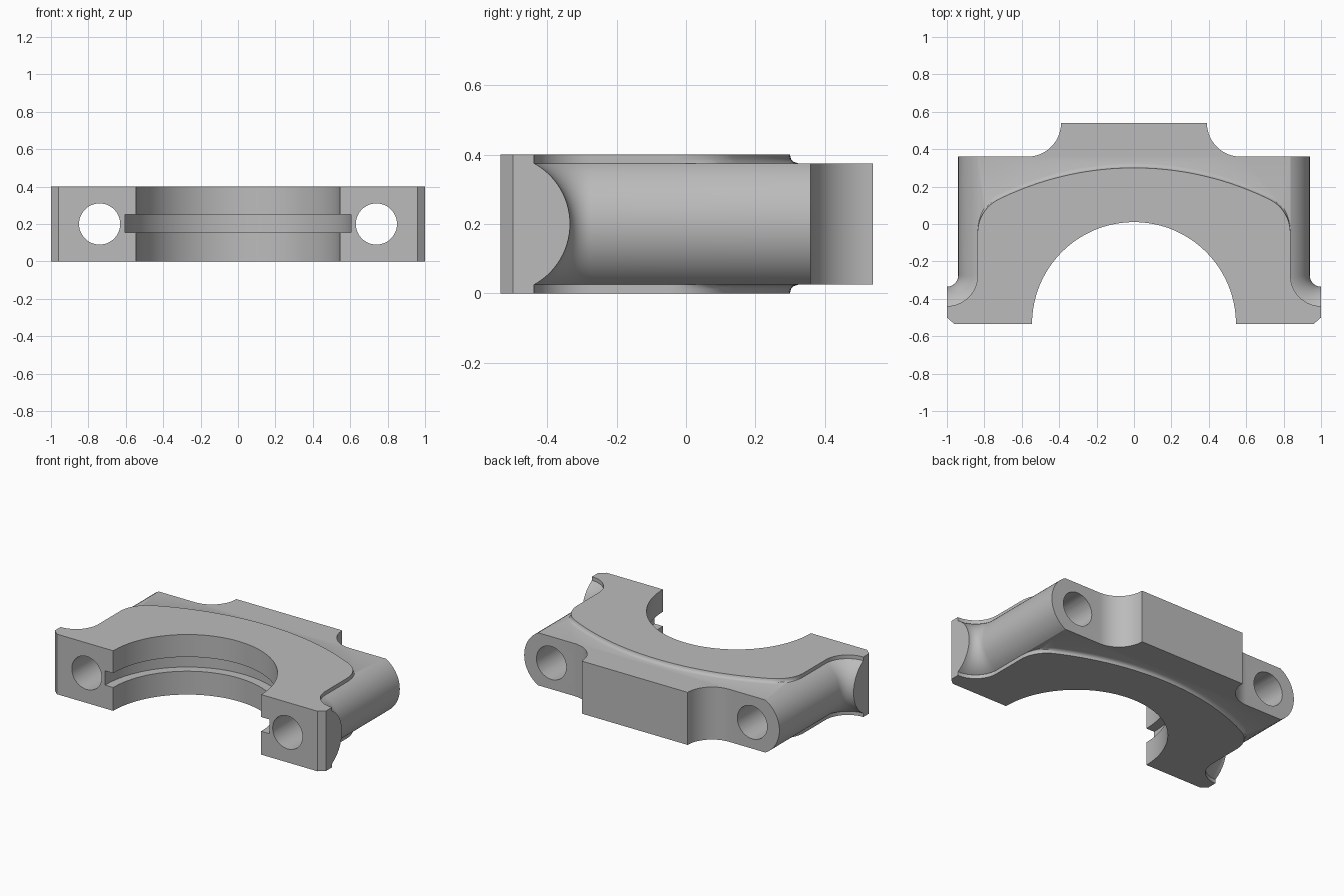
import bpy, bmesh, math
from math import sin, cos, pi, asin, sqrt, radians

if "Cube" in bpy.data.objects:
    bpy.data.objects.remove(bpy.data.objects["Cube"], do_unlink=True)

MID, BOLT_X, BOSS_R, FLAT = 0.2, 0.74, 0.2, 0.175
FRONT, BACK = -0.535, 0.54
FILLET_Y = -0.275

metal = bpy.data.materials.new("plain grey metal")
metal.use_nodes = True
grey = (0.5, 0.5, 0.5, 1)
metal.diffuse_color = grey
metal.node_tree.nodes["Principled BSDF"].inputs["Base Color"].default_value = grey


def arc(cx, cy, r, a0, a1, n):
    steps = [radians(a0 + (a1 - a0) * i / n) for i in range(n + 1)]
    return [(cx + r * cos(a), cy + r * sin(a)) for a in steps]


def loft(name, layers):
    """Stack mirrored half outlines, given as (z, points), into a closed solid."""
    bm = bmesh.new()
    rings = []
    for z, half in layers:
        outline = half + [(-x, y) for x, y in reversed(half)]
        rings.append([bm.verts.new((x, y, z)) for x, y in outline])
    for low, high in zip(rings, rings[1:]):
        n = len(low)
        for i in range(n):
            j = (i + 1) % n
            bm.faces.new((low[i], low[j], high[j], high[i]))
    bm.faces.new(rings[0])
    bm.faces.new(rings[-1])
    bmesh.ops.recalc_face_normals(bm, faces=bm.faces)
    mesh = bpy.data.meshes.new(name)
    bm.to_mesh(mesh)
    bm.free()
    ob = bpy.data.objects.new(name, mesh)
    bpy.context.collection.objects.link(ob)
    mesh.materials.append(metal)
    return ob


def cylinder(name, r, depth, loc, rot=(0, 0, 0), sides=96):
    bpy.ops.mesh.primitive_cylinder_add(vertices=sides, radius=r, depth=depth,
                                        location=loc, rotation=rot)
    ob = bpy.context.object
    ob.name = name
    ob.data.materials.append(metal)
    return ob


def boolean(target, other, operation):
    mod = target.modifiers.new(other.name, 'BOOLEAN')
    mod.operation, mod.solver, mod.object = operation, 'EXACT', other
    bpy.context.view_layer.objects.active = target
    bpy.ops.object.modifier_apply(modifier=mod.name)
    bpy.data.objects.remove(other, do_unlink=True)


# Arch slab: full thickness, with a small cove where it meets the back body
SIDE, CORNER, CROWN, CROWN_R = 0.836, 0.2, 0.3, 1.64


def arch_outline(d):
    cx = SIDE - CORNER
    crown_y = CROWN - CROWN_R
    cy = crown_y + sqrt((CROWN_R - CORNER) ** 2 - cx ** 2)
    tilt = math.degrees(asin(cx / (CROWN_R - CORNER)))
    pts = arc(0, crown_y, CROWN_R + d, 89.5, 90 - tilt, 20)
    for i in range(1, 13):
        a = radians((90 - tilt) * (1 - i / 12))
        r = CORNER + d * (sin(a) / cos(radians(tilt))) ** 2
        pts.append((cx + r * cos(a), cy + r * sin(a)))
    pts += arc(1, FILLET_Y, 1 - SIDE, 180, 270, 14)
    return pts + [(1, -0.5), (0.96, FRONT), (0.3, FRONT)]


cove = [(0, 0), (0.012, 0.003), (0.02, 0.01), (0.025, 0.024)]
slab_layers = [(z, arch_outline(d)) for z, d in cove]
slab_layers += [(2 * MID - z, arch_outline(d)) for z, d in reversed(cove)]
cap = loft("bearing_cap", slab_layers)


# Back body: thinner pad block with rounded bolt bosses flaring into the feet
def back_outline(z):
    x = BOLT_X + sqrt(BOSS_R ** 2 - (z - MID) ** 2)
    pts = [(0.1, BACK)] + arc(0.57, BACK, 0.18, 180, 270, 16)
    pts += [(x, 0.36)] + arc(1, FILLET_Y, 1 - x, 180, 270, 14)
    return pts + [(1, -0.47), (0.3, -0.47)]


limit = asin(FLAT / BOSS_R)
heights = [MID + BOSS_R * sin(limit * (i / 14 - 1)) for i in range(29)]
back = loft("back_body", [(z, back_outline(z)) for z in heights])
boolean(cap, back, 'UNION')

# Bearing bore, oil groove and bolt holes
boolean(cap, cylinder("bore", 0.545, 1, (0, FRONT, MID), sides=128), 'DIFFERENCE')
boolean(cap, cylinder("groove", 0.605, 0.095, (0, FRONT, 0.203), sides=128), 'DIFFERENCE')
for side in (-1, 1):
    hole = cylinder("bolt_hole", 0.11, 3, (side * BOLT_X, 0, MID), (pi / 2, 0, 0), 48)
    boolean(cap, hole, 'DIFFERENCE')

# Smooth curved faces, crisp machined edges
bpy.ops.object.select_all(action='DESELECT')
cap.select_set(True)
bpy.context.view_layer.objects.active = cap
bpy.ops.object.shade_smooth_by_angle(angle=radians(30))
